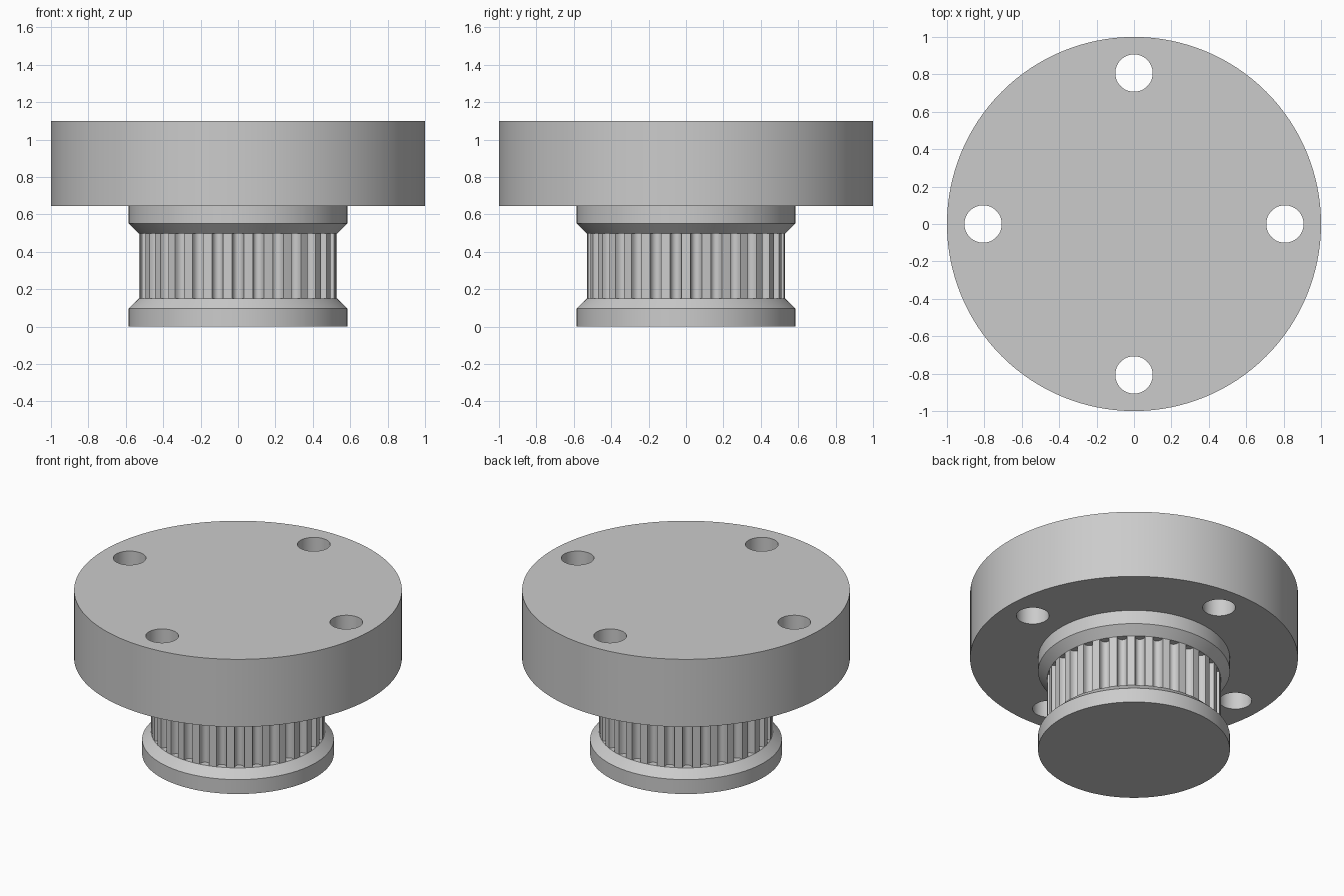
import bpy, bmesh, math

cube = bpy.data.objects.get("Cube")
if cube:
    bpy.data.objects.remove(cube, do_unlink=True)

grey = bpy.data.materials.new("machined grey")
grey.use_nodes = True
COLOUR = (0.6, 0.6, 0.6, 1.0)
grey.diffuse_color = COLOUR
grey.node_tree.nodes["Principled BSDF"].inputs["Base Color"].default_value = COLOUR


def circle(radius, sides=128):
    return [(radius * math.cos(2 * math.pi * i / sides),
             radius * math.sin(2 * math.pi * i / sides)) for i in range(sides)]


def loft(bm, sections):
    """Skin a stack of (outline, height) sections and cap both ends."""
    rings = [[bm.verts.new((x, y, z)) for x, y in outline] for outline, z in sections]
    for low, high in zip(rings, rings[1:]):
        n = len(low)
        for i in range(n):
            j = (i + 1) % n
            bm.faces.new((low[i], low[j], high[j], high[i]))
    bm.faces.new(rings[0][::-1])
    bm.faces.new(rings[-1])


def finish(name, bm):
    mesh = bpy.data.meshes.new(name)
    bm.to_mesh(mesh)
    bm.free()
    mesh.materials.append(grey)
    obj = bpy.data.objects.new(name, mesh)
    bpy.context.collection.objects.link(obj)
    return obj


def activate(obj):
    bpy.ops.object.select_all(action='DESELECT')
    obj.select_set(True)
    bpy.context.view_layer.objects.active = obj


def smooth(obj):
    activate(obj)
    bpy.ops.object.shade_smooth_by_angle(angle=math.radians(30))


def lathe(name, profile):
    bm = bmesh.new()
    loft(bm, [(circle(r), z) for r, z in profile])
    obj = finish(name, bm)
    return obj


# Bevelled flanges either side of the belt track
smooth(lathe("lower_flange", [(0.585, 0), (0.585, 0.097), (0.53, 0.15)]))
smooth(lathe("upper_flange", [(0.53, 0.497), (0.585, 0.552), (0.585, 0.65)]))

# Toothed belt track: round-bottomed grooves around the rim
TEETH, RIM, DEPTH, HALF_WIDTH = 30, 0.53, 0.043, 0.031
outline = []
for t in range(TEETH):
    centre = -math.pi / 2 + 2 * math.pi * t / TEETH
    for k in range(11):
        a = math.pi * k / 10
        angle = centre - HALF_WIDTH / RIM * math.cos(a)
        radius = RIM - DEPTH * math.sin(a) ** 0.8
        outline.append((radius * math.cos(angle), radius * math.sin(angle)))
    # crown of the tooth
    crown = centre + math.pi / TEETH
    outline.append((RIM * math.cos(crown), RIM * math.sin(crown)))
bm = bmesh.new()
loft(bm, [(outline, 0.145), (outline, 0.502)])
smooth(finish("toothed_belt_track", bm))

# Mounting disc with four through holes
disc = lathe("mounting_disc", [(1.0, 0.645), (1.0, 1.1)])
bm = bmesh.new()
for i in range(4):
    cx = 0.807 * math.cos(i * math.pi / 2)
    cy = 0.807 * math.sin(i * math.pi / 2)
    hole = [(cx + x, cy + y) for x, y in circle(0.1, 48)]
    loft(bm, [(hole, 0.5), (hole, 1.3)])
cutter = finish("hole_cutter", bm)
cutter.hide_render = True
cut = disc.modifiers.new("holes", 'BOOLEAN')
cut.operation = 'DIFFERENCE'
cut.solver = 'EXACT'
cut.object = cutter
activate(disc)
bpy.ops.object.modifier_apply(modifier=cut.name)
bpy.data.objects.remove(cutter, do_unlink=True)
smooth(disc)
